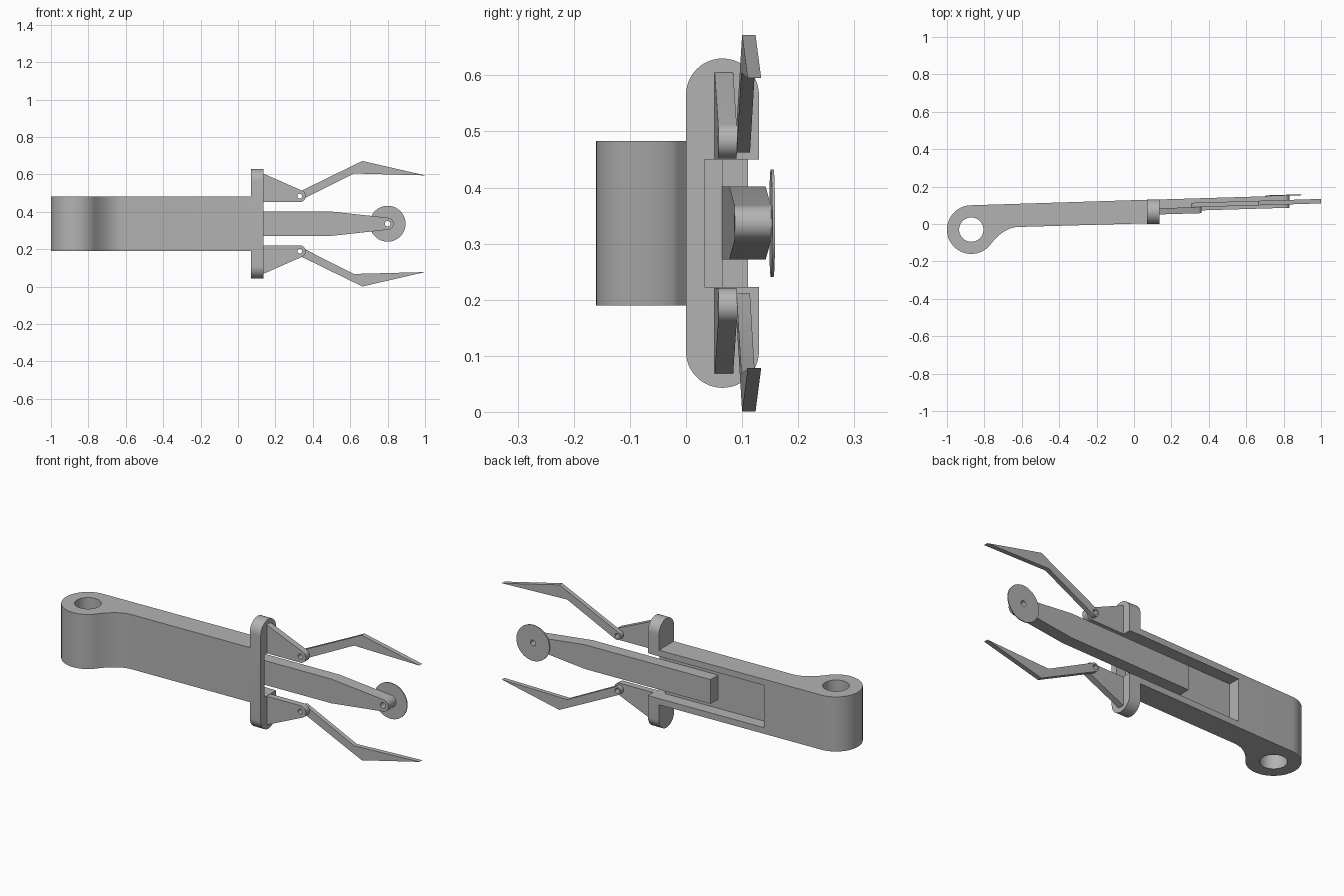
import bpy, bmesh, math

cube = bpy.data.objects.get("Cube")
if cube:
    bpy.data.objects.remove(cube, do_unlink=True)

MID = 0.3365    # height of the symmetry plane
TILT = 0.03     # sideways lean of the whole assembly along x

grey = bpy.data.materials.new("plain grey")
grey.use_nodes = True
colour = (0.45, 0.45, 0.45, 1)
grey.diffuse_color = colour
grey.node_tree.nodes["Principled BSDF"].inputs["Base Color"].default_value = colour


def arc(cx, cy, r, start, end, n=24):
    angles = [math.radians(start + (end - start) * i / n) for i in range(n + 1)]
    return [(cx + r * math.cos(a), cy + r * math.sin(a)) for a in angles]


def circle(cx, cy, r, n=32):
    return arc(cx, cy, r, 0, 360, n)[:-1]


def prism(name, outline, place, low, high):
    """Extrude an outline between two depths; place maps (a, b, depth) to xyz."""
    bm = bmesh.new()
    rings = [[bm.verts.new(place(a, b, d)) for a, b in outline] for d in (low, high)]
    bm.faces.new(rings[0])
    bm.faces.new(rings[1])
    n = len(outline)
    for i in range(n):
        j = (i + 1) % n
        bm.faces.new((rings[0][i], rings[0][j], rings[1][j], rings[1][i]))
    bmesh.ops.recalc_face_normals(bm, faces=bm.faces)
    mesh = bpy.data.meshes.new(name)
    bm.to_mesh(mesh)
    bm.free()
    mesh.materials.append(grey)
    ob = bpy.data.objects.new(name, mesh)
    bpy.context.collection.objects.link(ob)
    return ob


def along_z(x, y, d):
    return (x, y, d)


def along_x(y, z, d):
    return (d, y, z)


def leaning(x, z, d):
    return (x, d + TILT * x, z)


def activate(ob):
    bpy.ops.object.select_all(action='DESELECT')
    ob.select_set(True)
    bpy.context.view_layer.objects.active = ob


def cut(ob, cutter):
    mod = ob.modifiers.new("cut", 'BOOLEAN')
    mod.operation = 'DIFFERENCE'
    mod.solver = 'EXACT'
    mod.object = cutter
    activate(ob)
    bpy.ops.object.modifier_apply(modifier=mod.name)
    bpy.data.objects.remove(cutter, do_unlink=True)


def smooth(ob):
    activate(ob)
    bpy.ops.object.shade_smooth_by_angle(angle=math.radians(30))


def box(a0, a1, b0, b1):
    return [(a0, b0), (a1, b0), (a1, b1), (a0, b1)]


# Main arm: hinge barrel blending into a straight beam
HX, HY = -0.87, -0.03
p0, p1, p2 = (-0.768, -0.110), (-0.696, -0.018), (-0.62, -0.016)
blend = []
for i in range(1, 11):
    t = i / 10
    blend.append(tuple((1 - t) ** 2 * a + 2 * t * (1 - t) * b + t * t * c
                       for a, b, c in zip(p0, p1, p2)))
profile = arc(HX, HY, 0.13, 92, 322, 48) + blend + [(0.08, 0.004), (0.08, 0.13)]
arm = prism("main_arm", profile, along_z, 0.19, 0.483)
cut(arm, prism("hinge_hole", circle(HX, HY, 0.065, 48), along_z, 0, 1))
cut(arm, prism("arm_pocket", box(-0.54, 0.3, 0.223, 0.45), leaning, 0.063, 0.4))
smooth(arm)

# Crossbar with round ends and a notch for the centre bar
R = 0.065
ends = arc(R, 0.63 - R, R, 0, 180) + arc(R, 0.043 + R, R, 180, 360)
crossbar = prism("crossbar", ends, along_x, 0.07, 0.135)
cut(crossbar, prism("crossbar_notch", box(0.033, 0.3, 0.223, 0.45), along_x, 0, 0.3))
smooth(crossbar)

# Centre bar, tapering to a round tip that carries the disc
DX = 0.8
half = 0.065
tip = arc(DX, MID, 0.032, 83, -83)
bar_outline = [(-0.23, MID - half), (-0.23, MID + half), (0.5, MID + half)] + tip + [(0.5, MID - half)]
bar = prism("centre_bar", bar_outline, leaning, 0.062, 0.127)
disc = prism("tip_disc", circle(DX, MID, 0.096, 64), leaning, 0.127, 0.132)
for ob in (bar, disc):
    cut(ob, prism("axle_hole", circle(DX, MID, 0.015, 20), leaning, 0, 0.3))
    smooth(ob)

# Brackets and claws, mirrored above and below the centre bar
PX, PZ = 0.33, 0.484
bracket_outline = [(0.13, 0.607), (0.13, 0.452)] + arc(PX, PZ, 0.032, -90, 63)
claw_outline = arc(PX, PZ, 0.022, 117, 297) + [(0.62, 0.605), (1.0, 0.595), (0.665, 0.672)]
for side, sign in (("upper", 1), ("lower", -1)):
    def flip(points):
        return [(x, MID + sign * (z - MID)) for x, z in points]
    bracket = prism(side + "_bracket", flip(bracket_outline), leaning, 0.047, 0.08)
    claw = prism(side + "_claw", flip(claw_outline), leaning, 0.08, 0.104)
    for ob in (bracket, claw):
        cut(ob, prism("pivot_hole", flip(circle(PX, PZ, 0.013, 20)), leaning, 0, 0.3))
        smooth(ob)
